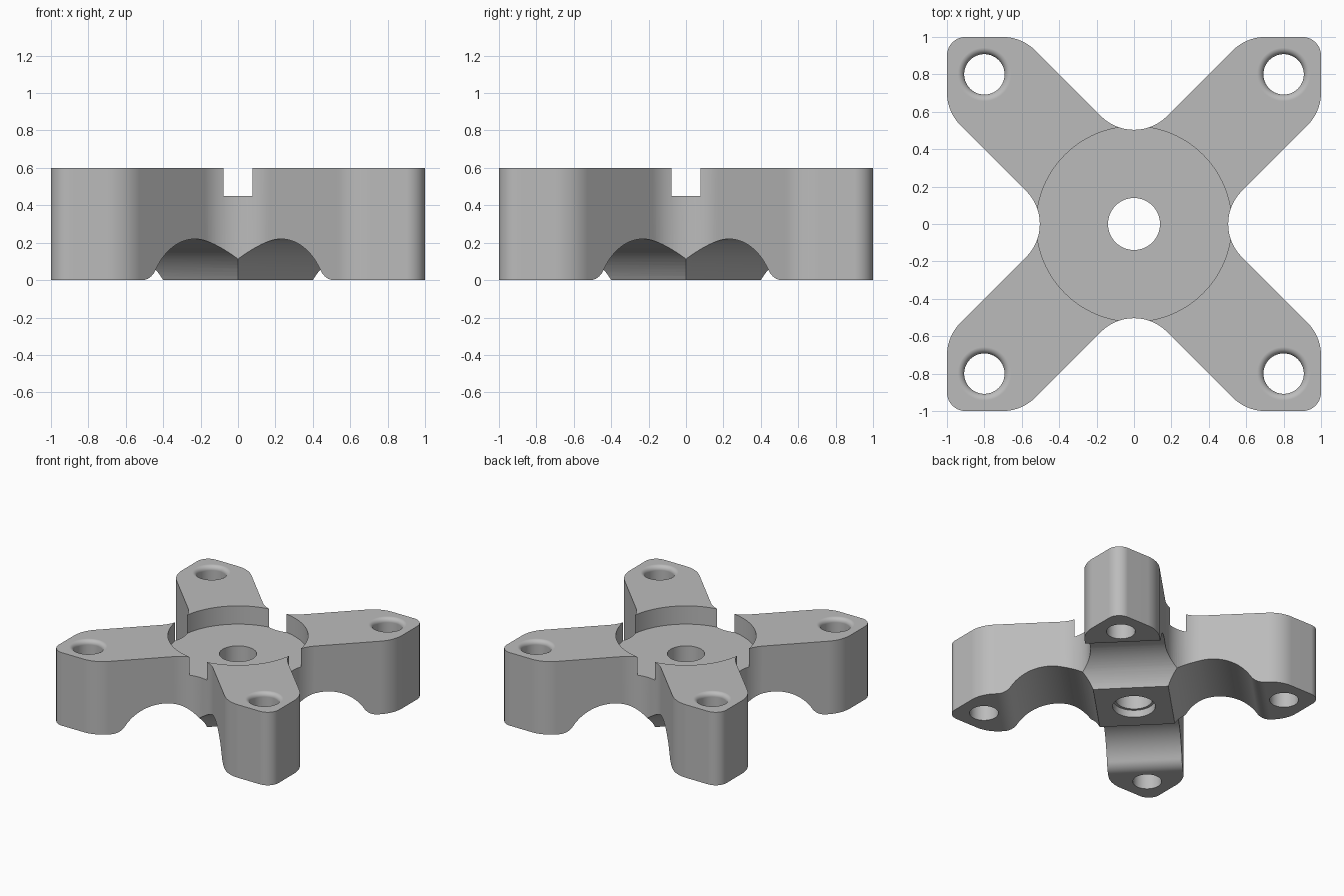
import bpy, bmesh
from math import sin, cos, tan, pi, radians, sqrt, atan2
from mathutils import Vector, Matrix

cube = bpy.data.objects.get("Cube")
if cube:
    bpy.data.objects.remove(cube)

HEIGHT = 0.6
grey = bpy.data.materials.new("plain grey")
grey.use_nodes = True
grey.diffuse_color = (0.5, 0.5, 0.5, 1)
grey.node_tree.nodes["Principled BSDF"].inputs["Base Color"].default_value = (0.5, 0.5, 0.5, 1)


def finish(bm, name, matrix=Matrix()):
    bmesh.ops.recalc_face_normals(bm, faces=bm.faces)
    bm.transform(matrix)
    mesh = bpy.data.meshes.new(name)
    bm.to_mesh(mesh)
    bm.free()
    obj = bpy.data.objects.new(name, mesh)
    mesh.materials.append(grey)
    bpy.context.collection.objects.link(obj)
    return obj


def prism(name, points, low, high, matrix=Matrix()):
    """Extrude a flat outline from low to high along z."""
    bm = bmesh.new()
    face = bm.faces.new([bm.verts.new((x, y, low)) for x, y in points])
    out = bmesh.ops.extrude_face_region(bm, geom=[face])
    moved = [g for g in out["geom"] if isinstance(g, bmesh.types.BMVert)]
    bmesh.ops.translate(bm, verts=moved, vec=(0, 0, high - low))
    return finish(bm, name, matrix)


def turned(name, profile, x=0, y=0, steps=96):
    """Revolve a (radius, z) profile, closed by flat caps."""
    bm = bmesh.new()
    rings = [[bm.verts.new((r * cos(2 * pi * i / steps), r * sin(2 * pi * i / steps), z))
              for i in range(steps)] for r, z in profile]
    for a, b in zip(rings, rings[1:]):
        for i in range(steps):
            j = (i + 1) % steps
            bm.faces.new((a[i], a[j], b[j], b[i]))
    bm.faces.new(rings[0])
    bm.faces.new(rings[-1])
    return finish(bm, name, Matrix.Translation((x, y, 0)))


def arc(cx, cy, r, start, end, steps):
    angles = [start + (end - start) * i / steps for i in range(steps + 1)]
    return [(cx + r * cos(a), cy + r * sin(a)) for a in angles]


def rounded(corners, steps=16):
    """Round every (point, radius) corner of a polygon."""
    points = []
    for i, (p, r) in enumerate(corners):
        u = (corners[i - 1][0] - p).normalized()
        v = (corners[(i + 1) % len(corners)][0] - p).normalized()
        half = u.angle(v) / 2
        centre = p + (u + v).normalized() * r / sin(half)
        s, e = p + u * r / tan(half) - centre, p + v * r / tan(half) - centre
        sweep = pi - 2 * half
        for k in range(steps + 1):
            f = k / steps
            points.append(centre + (s * sin((1 - f) * sweep) + e * sin(f * sweep)) / sin(sweep))
    return points


# Four-armed body
quarter = [((0.6, 1), 0.25), ((1, 1), 0.1), ((1, 0.6), 0.25), ((0.4, 0), 0.25)]
corners = [(Matrix.Rotation(-k * pi / 2, 2) @ Vector(p), r) for k in range(4) for p, r in quarter]
body = prism("four_arm_bracket", rounded(corners), 0, HEIGHT)

# Round recess, centre bore and its counterbore
cutters = [
    turned("recess_cutter", [(0.522, 0.45), (0.522, 0.8)], steps=128),
    turned("bore_cutter", [(0.16, -0.2), (0.16, 0.06), (0.139, 0.06), (0.139, 0.7)]),
]

# Arm holes with a rounded top lip
hole, lip = 0.108, 0.035
profile = [(hole, -0.2)] + arc(hole + lip, HEIGHT - lip, lip, pi, pi / 2, 10) + [(hole + lip, 0.8)]
for x in (-0.8, 0.8):
    for y in (-0.8, 0.8):
        cutters.append(turned("arm_hole_cutter", profile, x, y, 64))

# Arches under the arms, blended into the foot at the outer end
mid, drop, radius, blend = 0.608, -0.13, 0.35, 0.12
reach = sqrt((radius + blend) ** 2 - (blend - drop) ** 2)
meet = atan2(blend - drop, reach)
arch = arc(mid, drop, radius, pi, meet, 40)
arch += arc(mid + reach, blend, blend, pi + meet, 1.5 * pi, 12)[1:]
arch.append((mid + reach, drop))
for k in range(4):
    turn = Matrix.Rotation(radians(45 + 90 * k), 4, "Z") @ Matrix.Rotation(pi / 2, 4, "X")
    cutters.append(prism("arch_cutter", arch, -0.45, 0.45, turn))

# Apply the cuts
bpy.context.view_layer.objects.active = body
body.select_set(True)
for cutter in cutters:
    cutter.hide_render = True
    mod = body.modifiers.new("cut", "BOOLEAN")
    mod.operation, mod.solver, mod.object = "DIFFERENCE", "EXACT", cutter
    bpy.ops.object.modifier_apply(modifier=mod.name)
    bpy.data.objects.remove(cutter)

# Smooth curved walls, crisp edges
bpy.ops.object.shade_smooth_by_angle(angle=radians(25))
weighted = body.modifiers.new("even_shading", "WEIGHTED_NORMAL")
weighted.keep_sharp = True
